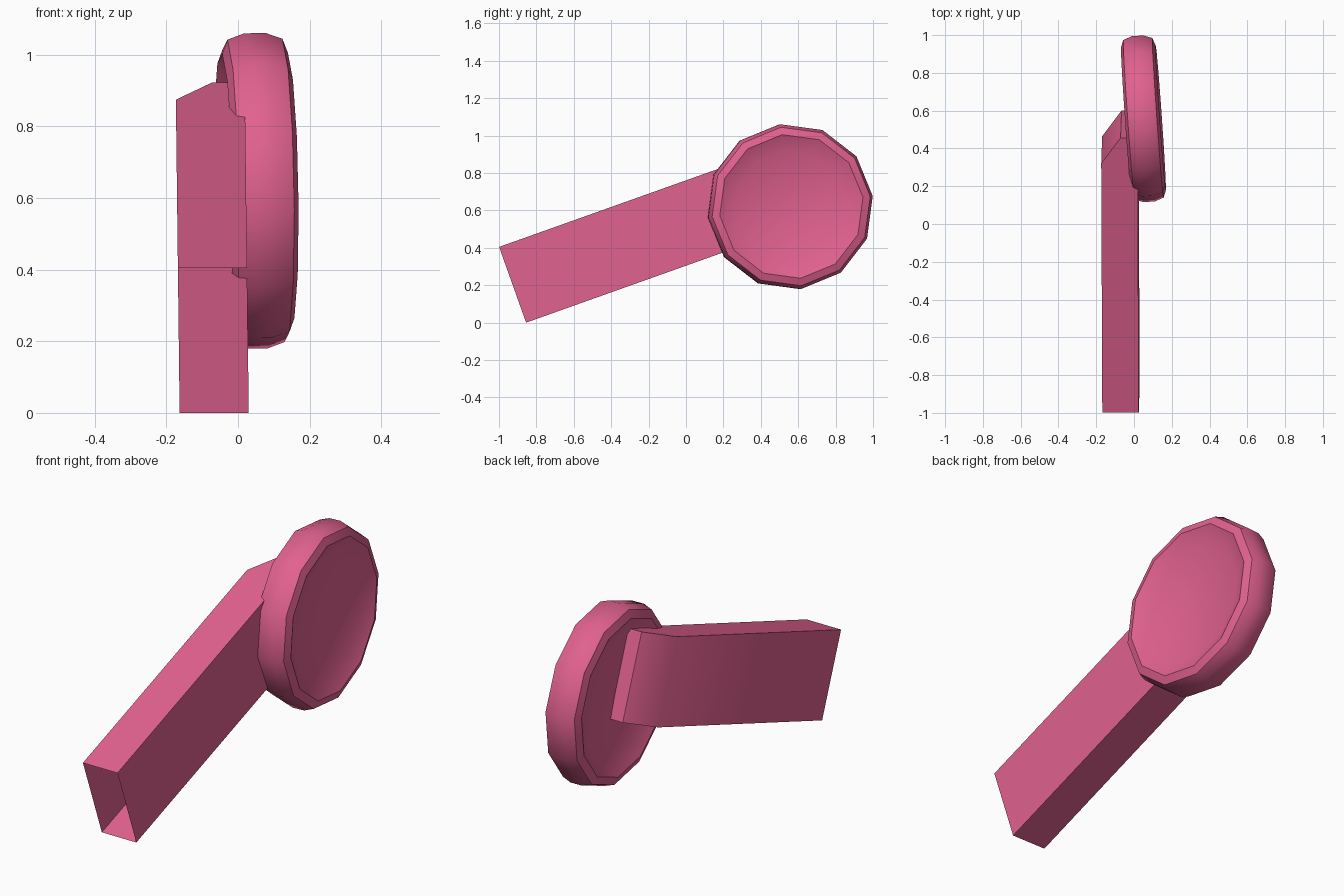
import bpy, bmesh, math
from mathutils import Vector

cube = bpy.data.objects.get("Cube")
if cube:
    bpy.data.objects.remove(cube)

pink = bpy.data.materials.new("rose pink")
pink.use_nodes = True
colour = (0.75, 0.12, 0.275, 1)
pink.diffuse_color = colour
pink.node_tree.nodes["Principled BSDF"].inputs["Base Color"].default_value = colour


def finish(name, bm):
    bmesh.ops.recalc_face_normals(bm, faces=bm.faces)
    mesh = bpy.data.meshes.new(name)
    bm.to_mesh(mesh)
    bm.free()
    mesh.materials.append(pink)
    obj = bpy.data.objects.new(name, mesh)
    bpy.context.collection.objects.link(obj)
    bpy.ops.object.select_all(action="DESELECT")
    obj.select_set(True)
    bpy.context.view_layer.objects.active = obj
    bpy.ops.object.shade_smooth_by_angle(angle=math.radians(40))
    return obj


# Arm: a sloping box with a cut corner at the far end and an open near end
slope = math.radians(19.6)
along = Vector((0, math.cos(slope), math.sin(slope)))
across = Vector((0, -math.sin(slope), math.cos(slope)))
start = Vector((0, -0.855, 0.0))
height = 0.43
outline = [(-0.163, 0), (-0.163, 1.40), (-0.06, 1.545), (0.03, 1.545), (0.03, 0)]


def arm_point(x, distance, rise):
    p = start + along * distance + across * rise
    p.x = x - 0.012 * p.z
    return p


bm = bmesh.new()
low = [bm.verts.new(arm_point(x, d, 0)) for x, d in outline]
high = [bm.verts.new(arm_point(x, d, height)) for x, d in outline]
bm.faces.new(low)
bm.faces.new(high)
for i in range(len(outline) - 1):
    bm.faces.new((low[i], low[i + 1], high[i + 1], high[i]))
finish("arm", bm)

# Disc: a twelve-sided wheel, dished on both sides, slightly tilted
sides = 12
phase = math.radians(7.3)
half = [(0.045, 0.0), (0.05, 0.30), (0.092, 0.387), (0.077, 0.427), (0.03, 0.444)]
profile = half + [(-a, r) for a, r in reversed(half)]
centre = Vector((0.05, 0.557, 0.62))
tilt = Vector((1, 0, 0)).rotation_difference(Vector((1, 0.07, 0.015)))

bm = bmesh.new()
rings = []
for axial, radius in profile:
    ring = []
    for k in range(sides if radius else 1):
        t = phase + math.tau * k / sides
        p = Vector((axial, radius * math.cos(t), radius * math.sin(t)))
        ring.append(bm.verts.new(centre + tilt @ p))
    rings.append(ring)
for a, b in zip(rings, rings[1:]):
    for k in range(sides):
        n = (k + 1) % sides
        if len(a) == 1:
            bm.faces.new((a[0], b[k], b[n]))
        elif len(b) == 1:
            bm.faces.new((a[k], b[0], a[n]))
        else:
            bm.faces.new((a[k], b[k], b[n], a[n]))
finish("dished_disc", bm)
